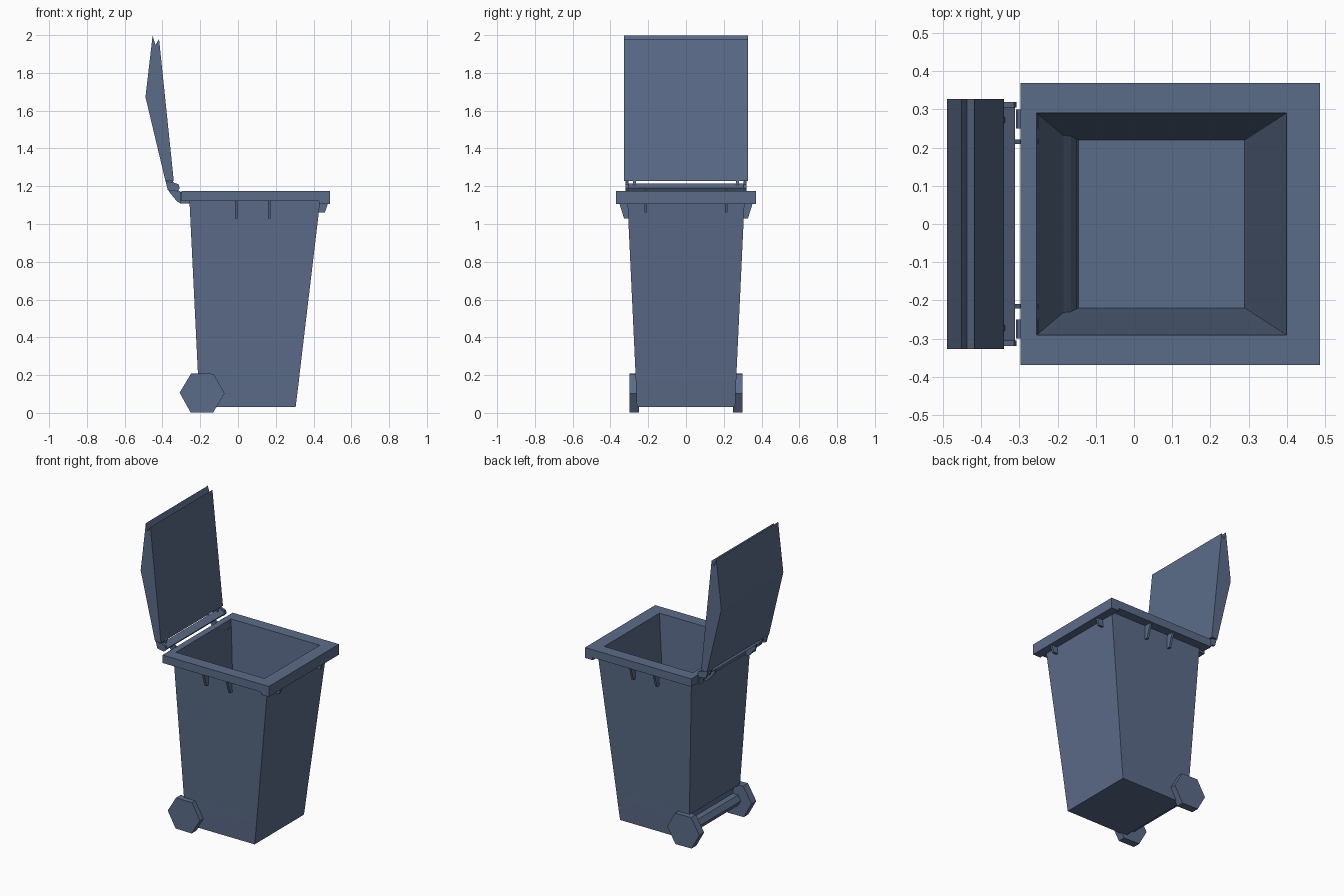
import bpy, bmesh, math

if "Cube" in bpy.data.objects:
    bpy.data.objects.remove(bpy.data.objects["Cube"])

mat = bpy.data.materials.new("slate blue plastic")
mat.diffuse_color = (0.105, 0.15, 0.25, 1)
mat.use_nodes = True
mat.node_tree.nodes["Principled BSDF"].inputs["Base Color"].default_value = mat.diffuse_color


def finish(name, bm):
    bmesh.ops.recalc_face_normals(bm, faces=bm.faces)
    me = bpy.data.meshes.new(name)
    bm.to_mesh(me)
    bm.free()
    me.materials.append(mat)
    ob = bpy.data.objects.new(name, me)
    bpy.context.collection.objects.link(ob)
    return ob


def prism(name, pts, lo, hi, axis="y"):
    """Extrude an outline in (x, z), or (y, z) when axis is x, between lo and hi."""
    bm = bmesh.new()
    rings = []
    for t in (lo, hi):
        rings.append([bm.verts.new((a, t, z) if axis == "y" else (t, a, z)) for a, z in pts])
    n = len(pts)
    for r in rings:
        bm.faces.new(r)
    for i in range(n):
        j = (i + 1) % n
        bm.faces.new((rings[0][i], rings[0][j], rings[1][j], rings[1][i]))
    return finish(name, bm)


def polygon(cx, cz, r, n, turn=0):
    return [(cx + r * math.cos(turn + i * math.tau / n),
             cz + r * math.sin(turn + i * math.tau / n)) for i in range(n)]


# Bin body: one shell lofted from floor, up the outside, over the rim, down the inside
rings = [  # x back, x front, half width, z
    (-0.155, 0.305, 0.260, 0.03),
    (-0.175, 0.323, 0.266, 0.175),
    (-0.212, 0.326, 0.267, 0.205),
    (-0.257, 0.435, 0.310, 1.122),
    (-0.298, 0.487, 0.370, 1.122),
    (-0.298, 0.487, 0.370, 1.175),
    (-0.255, 0.400, 0.291, 1.175),
    (-0.185, 0.308, 0.232, 0.23),
    (-0.165, 0.306, 0.230, 0.20),
    (-0.145, 0.290, 0.220, 0.06),
]
bm = bmesh.new()
loops = [[bm.verts.new(p) for p in ((a, -h, z), (b, -h, z), (b, h, z), (a, h, z))]
         for a, b, h, z in rings]
for lo, hi in zip(loops, loops[1:]):
    for i in range(4):
        j = (i + 1) % 4
        bm.faces.new((lo[i], lo[j], hi[j], hi[i]))
bm.faces.new(loops[0])
bm.faces.new(loops[-1])
finish("bin_body", bm)

# Deeper lip under the front of the rim
prism("front_lip", [(0.43, 1.122), (0.487, 1.122), (0.487, 1.105), (0.43, 1.105)], -0.37, 0.37)

# Lid, swung open
prism("lid", [(-0.34, 1.227), (-0.418, 1.98), (-0.437, 1.947), (-0.452, 1.998),
              (-0.49, 1.672), (-0.384, 1.227)], -0.327, 0.327)

# Hinge bar behind the rim
prism("hinge_bar", [(-0.35, 1.215), (-0.312, 1.19), (-0.322, 1.175), (-0.366, 1.195)],
      -0.32, 0.32)

arm = [(-0.25, 1.125), (-0.25, 1.108), (-0.30, 1.108), (-0.322, 1.118), (-0.366, 1.172),
       (-0.372, 1.2), (-0.33, 1.19), (-0.297, 1.165)]
for s, side in ((-1, "right"), (1, "left")):
    def span(a, b):
        return sorted((s * a, s * b))

    # Hinge arms, lid knuckles and hinge blocks
    prism(f"hinge_arm_{side}", arm, *span(0.209, 0.221))
    prism(f"outer_hinge_arm_{side}", [(-0.315, 1.21), (-0.308, 1.19), (-0.322, 1.172),
          (-0.372, 1.18), (-0.384, 1.227), (-0.345, 1.22)], *span(0.305, 0.32))
    prism(f"lid_knuckle_{side}", [(-0.384, 1.23), (-0.345, 1.23), (-0.335, 1.195),
          (-0.366, 1.18)], *span(0.265, 0.28))
    prism(f"hinge_block_{side}", [(-0.25, 1.125), (-0.25, 1.108), (-0.306, 1.108),
          (-0.306, 1.17), (-0.295, 1.17)], *span(0.25, 0.30))

    # Support ribs under the rim
    rib = [(s * 0.30, 1.125), (s * 0.358, 1.125), (s * 0.328, 1.03), (s * 0.30, 1.03)]
    for k, x in enumerate((-0.01, 0.165)):
        prism(f"side_rib_{side}_{k + 1}", rib, x - 0.007, x + 0.007, "x")
    prism(f"front_rib_{side}", [(0.42, 1.125), (0.476, 1.11), (0.46, 1.06), (0.42, 1.06)],
          *span(0.207, 0.221))

    # Six-sided wheels
    prism(f"wheel_{side}", polygon(-0.19, 0.105, 0.119, 6, math.radians(-1)), *span(0.25, 0.30))

# Axle between the wheels
prism("axle", polygon(-0.19, 0.105, 0.04, 6), -0.255, 0.255)
